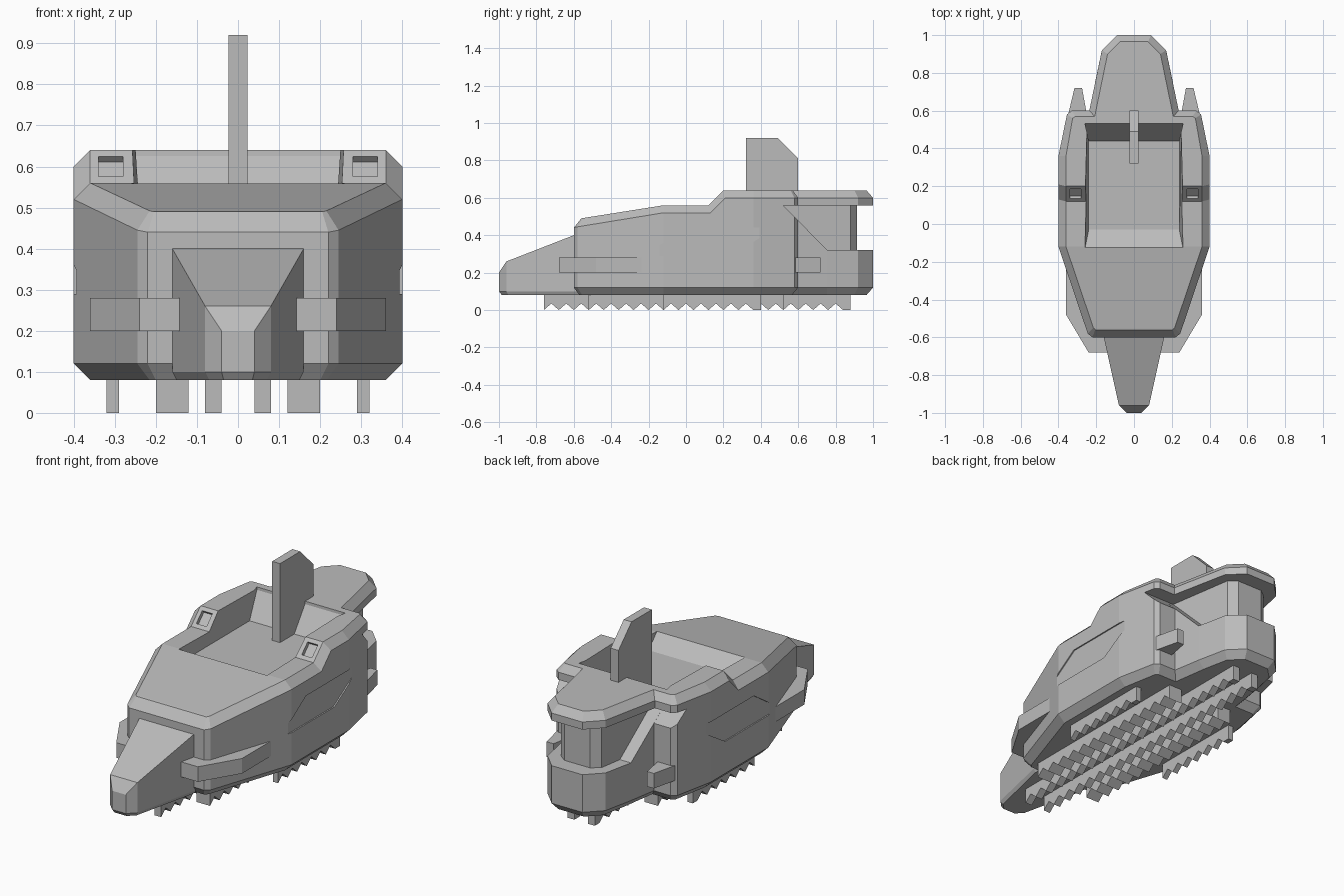
import bpy, bmesh, math
from mathutils import Matrix

cube = bpy.data.objects.get("Cube")
if cube:
    bpy.data.objects.remove(cube, do_unlink=True)

grey = bpy.data.materials.new("hull_grey")
grey.use_nodes = True
grey.diffuse_color = (0.5, 0.5, 0.5, 1)
grey.node_tree.nodes["Principled BSDF"].inputs["Base Color"].default_value = (0.5, 0.5, 0.5, 1)


def finish(name, bm):
    bmesh.ops.recalc_face_normals(bm, faces=bm.faces)
    mesh = bpy.data.meshes.new(name)
    bm.to_mesh(mesh)
    bm.free()
    mesh.materials.append(grey)
    obj = bpy.data.objects.new(name, mesh)
    bpy.context.collection.objects.link(obj)
    return obj


def loft(name, rings):
    """Stack mirrored half-outlines; the top is capped in strips across x."""
    bm = bmesh.new()
    loops = []
    for ring in rings:
        full = ring + [(-x, y, z) for x, y, z in reversed(ring)]
        loops.append([bm.verts.new(p) for p in full])
    count = len(loops[0])
    for low, high in zip(loops, loops[1:]):
        for i in range(count):
            j = (i + 1) % count
            bm.faces.new((low[i], low[j], high[j], high[i]))
    bm.faces.new(loops[0])
    top = loops[-1]
    for i in range(count // 2 - 1):
        bm.faces.new((top[i], top[i + 1], top[-2 - i], top[-1 - i]))
    return finish(name, bm)


def level(outline, z):
    return [(x, y, z) for x, y in outline]


def prism(name, low, high):
    """Join two matching outlines and cap both ends."""
    bm = bmesh.new()
    a = [bm.verts.new(p) for p in low]
    b = [bm.verts.new(p) for p in high]
    for i in range(len(a)):
        j = (i + 1) % len(a)
        bm.faces.new((a[i], a[j], b[j], b[i]))
    bm.faces.new(a)
    bm.faces.new(b)
    return finish(name, bm)


def side_prism(name, profile, x0, x1):
    return prism(name, [(x0, y, z) for y, z in profile], [(x1, y, z) for y, z in profile])


def cut(target, cutter):
    cutter.hide_render = True
    mod = target.modifiers.new("cut", "BOOLEAN")
    mod.operation = "DIFFERENCE"
    mod.solver = "EXACT"
    mod.object = cutter
    bpy.context.view_layer.update()
    deps = bpy.context.evaluated_depsgraph_get()
    mesh = bpy.data.meshes.new_from_object(target.evaluated_get(deps))
    target.modifiers.clear()
    target.data = mesh
    bpy.data.objects.remove(cutter, do_unlink=True)


# Main hull with chamfered bottom and deck edges
side = [(0.22, -0.6), (0.245, -0.58), (0.4, -0.12), (0.4, 0.13), (0.4, 0.21),
        (0.4, 0.36), (0.355, 0.58), (0.33, 0.6)]
keel = [(0.2, -0.57), (0.215, -0.555), (0.36, -0.12), (0.36, 0.13), (0.36, 0.21),
        (0.36, 0.36), (0.325, 0.55), (0.31, 0.565)]
deck = [(0.205, -0.56), (0.215, -0.55), (0.36, -0.12), (0.36, 0.12), (0.36, 0.2),
        (0.36, 0.36), (0.325, 0.56), (0.31, 0.57)]
edge_z = [0.44, 0.445, 0.52, 0.52, 0.6, 0.6, 0.6, 0.6]
deck_z = [0.49, 0.492, 0.56, 0.56, 0.64, 0.64, 0.64, 0.64]
hull = loft("hull", [
    level(keel, 0.08), level(side, 0.12),
    [(x, y, z) for (x, y), z in zip(side, edge_z)],
    [(x, y, z) for (x, y), z in zip(deck, deck_z)]])

# Cockpit well with sloped ends and slightly flared sides
well = [(-0.03, 0.5), (0.44, 0.5), (0.53, 0.625), (0.54, 0.8), (-0.13, 0.8), (-0.13, 0.562)]


def flare(z):
    return 0.24 if z < 0.51 else 0.26


cut(hull, prism("well_cutter", [(-flare(z), y, z) for y, z in well],
                [(flare(z), y, z) for y, z in well]))

# Notch under the rear overhang
cut(hull, side_prism("notch_cutter", [(0.52, 0.56), (0.755, 0.32), (0.755, 0.56)], -0.5, 0.5))

# Shallow side panels and shoulder sockets
panel = [(-0.2, 0.307), (0, 0.44), (0.45, 0.44), (0.45, 0.42), (0.24, 0.29), (-0.2, 0.29)]
for s in (-1, 1):
    cut(hull, side_prism("panel_cutter", panel, s * 0.393, s * 0.5))
    bm = bmesh.new()
    place = (Matrix.Translation((s * 0.31, 0.16, 0.6)) @ Matrix.Rotation(math.radians(45), 4, "X")
             @ Matrix.Diagonal((0.06, 0.07, 0.04, 1)))
    bmesh.ops.create_cube(bm, size=1, matrix=place)
    cut(hull, finish("socket_cutter", bm))

# Wedge nose
nose = [(0.04, -1), (0.08, -0.96), (0.16, -0.6), (0.16, -0.5)]
nose_keel = [(0.035, -0.985), (0.07, -0.95), (0.15, -0.6), (0.15, -0.5)]
loft("nose", [level(nose_keel, 0.08), level(nose, 0.1),
              [(x, y, z) for (x, y), z in zip(nose, (0.2, 0.26, 0.4, 0.4))]])

# Rear pod, column and overhanging deck share one tapered plan
pod = [(0.24, 0.55), (0.205, 0.755), (0.17, 0.92), (0.09, 1)]
pod_keel = [(0.2, 0.55), (0.17, 0.755), (0.14, 0.9), (0.075, 0.965)]
loft("rear_pod", [level(pod_keel, 0.08), level(pod, 0.12),
                  [(x, y, z) for (x, y), z in zip(pod, (0.53, 0.32, 0.32, 0.32))]])
column = [(0.18, 0.5), (0.12, 0.88), (0.075, 0.915)]
loft("rear_column", [level(column, 0.3), level(column, 0.58)])
roof = [(0.245, 0.56), (0.17, 0.92), (0.09, 1)]
roof_top = [(0.21, 0.56), (0.14, 0.9), (0.075, 0.965)]
loft("rear_overhang", [level(roof, 0.56), level(roof, 0.6), level(roof_top, 0.64)])

# Upright fin
side_prism("fin", [(0.32, 0.48), (0.32, 0.92), (0.49, 0.92), (0.6, 0.81), (0.6, 0.48)],
           -0.023, 0.023)


def tread(name, start, end, x0, x1):
    """Strip whose lower edge is a row of triangular teeth."""
    pitch = 0.08
    profile = [(start, 0.1), (start, 0)]
    for i in range(int((end - start) / pitch + 0.01)):
        y = start + i * pitch
        profile += [(y + pitch / 2, 0.035), (y + pitch, 0)]
    if end - profile[-1][0] > 0.01:
        profile.append((end, 0))
    profile.append((end, 0.1))
    side_prism(name, profile, x0, x1)


# Bumpers and toothed treads on both sides
front_bar = [(0.13, -0.68), (0.24, -0.68), (0.36, -0.48), (0.36, -0.2), (0.13, -0.5)]
rear_bar = [(0.275, 0.72), (0.315, 0.72), (0.37, 0.49), (0.25, 0.49), (0.255, 0.61)]
for s, label in ((1, "left"), (-1, "right")):
    for name, plan in (("front_bumper", front_bar), ("rear_bumper", rear_bar)):
        flipped = [(s * x, y) for x, y in plan]
        prism(f"{name}_{label}", level(flipped, 0.2), level(flipped, 0.28))
    tread(f"inner_tread_{label}", -0.76, 0.88, s * 0.04, s * 0.08)
    tread(f"middle_tread_{label}", -0.52, 0.52, s * 0.12, s * 0.2)
    tread(f"outer_tread_{label}", -0.12, 0.4, s * 0.29, s * 0.32)
